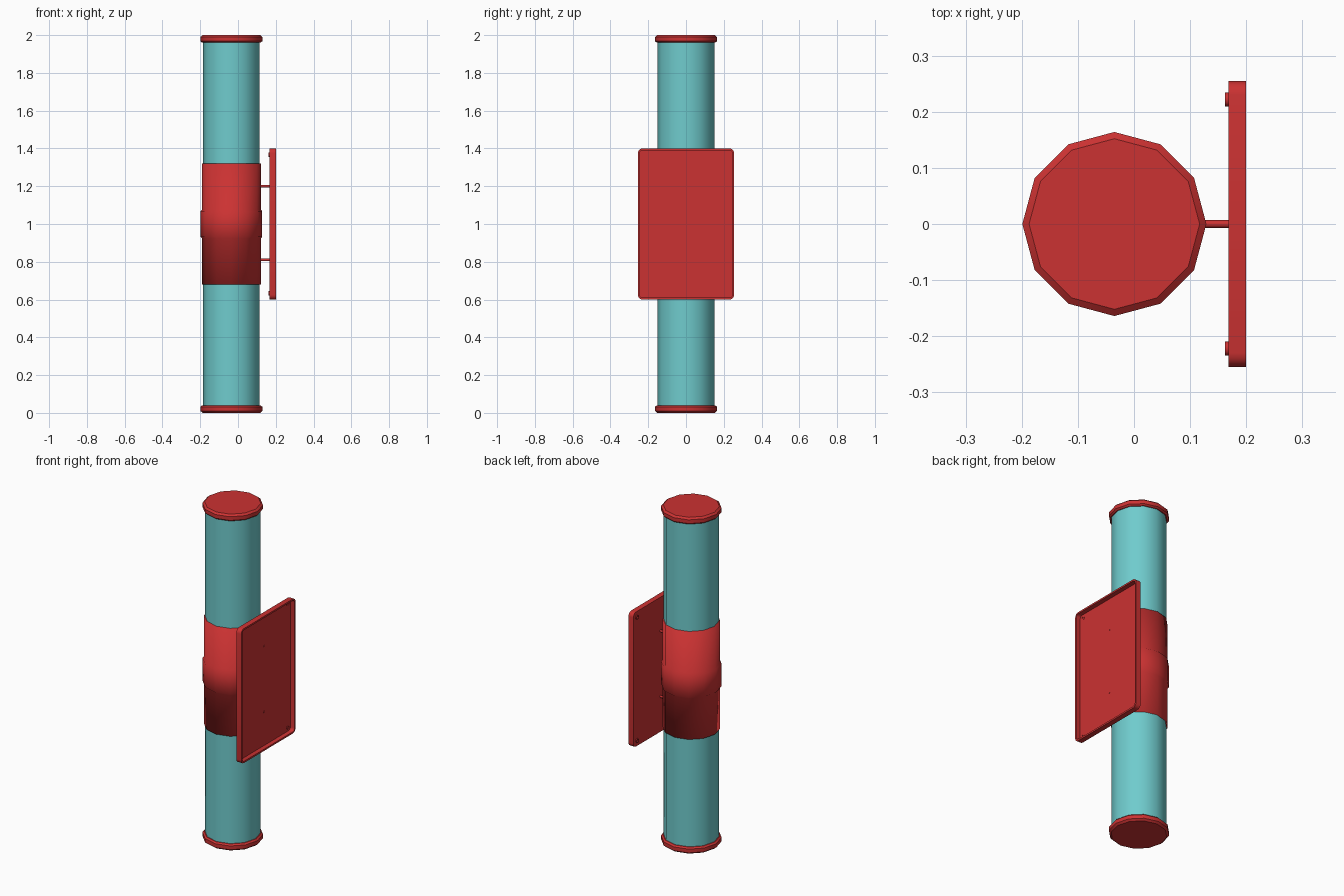
import bpy, bmesh, math
from mathutils import Matrix, Vector

if "Cube" in bpy.data.objects:
    bpy.data.objects.remove(bpy.data.objects["Cube"])


def material(name, rgb):
    m = bpy.data.materials.new(name)
    m.use_nodes = True
    m.diffuse_color = (*rgb, 1)
    m.node_tree.nodes["Principled BSDF"].inputs["Base Color"].default_value = (*rgb, 1)
    return m


RED = material("red plastic", (0.60, 0.032, 0.032))
TEAL = material("teal tube", (0.16, 0.60, 0.61))
AXIS_X = -0.035          # centre line of the tube
SIDES = 12


def finish(name, bm, mat, smooth=None):
    bmesh.ops.recalc_face_normals(bm, faces=bm.faces)
    me = bpy.data.meshes.new(name)
    bm.to_mesh(me)
    bm.free()
    me.materials.append(mat)
    ob = bpy.data.objects.new(name, me)
    bpy.context.collection.objects.link(ob)
    if smooth is not None:
        bpy.ops.object.select_all(action="DESELECT")
        ob.select_set(True)
        bpy.context.view_layer.objects.active = ob
        bpy.ops.object.shade_smooth_by_angle(angle=math.radians(smooth))
    return ob


def lathe(name, profile, mat, sides=SIDES, matrix=None, smooth=40, closed=False):
    """Spin (radius, height) points around z; cap the ends unless the profile is a loop."""
    bm = bmesh.new()
    rings = []
    for r, z in profile:
        angles = [2 * math.pi * i / sides for i in range(sides)]
        rings.append([bm.verts.new((r * math.cos(a), r * math.sin(a), z)) for a in angles])
    pairs = list(zip(rings, rings[1:]))
    if closed:
        pairs.append((rings[-1], rings[0]))
    else:
        bm.faces.new(rings[0])
        bm.faces.new(rings[-1])
    for a, b in pairs:
        for i in range(sides):
            j = (i + 1) % sides
            bm.faces.new((a[i], a[j], b[j], b[i]))
    bm.transform(matrix or Matrix.Translation((AXIS_X, 0, 0)))
    return finish(name, bm, mat, smooth)


def along_x(x, y, z):
    return Matrix.Translation((x, y, z)) @ Matrix.Rotation(math.pi / 2, 4, "Y")


# Long tube and its two end caps
lathe("tube", [(0.15, 0.02), (0.15, 1.98)], TEAL)
cap = [(0.152, 0), (0.164, 0.01), (0.164, 0.032), (0.155, 0.04)]
lathe("bottom_cap", cap, RED)
lathe("top_cap", [(r, 2 - z) for r, z in cap], RED)

# Clamp collar with a raised middle band, smooth all over
half = [(0.156, 0.32), (0.156, 0.075), (0.163, 0.068)]
collar = [(r, 1 - z) for r, z in half] + [(r, 1 + z) for r, z in reversed(half)]
lathe("collar", collar, RED, smooth=180)

# Shallow mounting tray, open to the side away from the tube
bm = bmesh.new()
bmesh.ops.create_cube(bm, size=1)
bm.transform(Matrix.Translation((0.184, 0, 1)) @ Matrix.Diagonal((0.032, 0.51, 0.8, 1)))
corners = [e for e in bm.edges if abs((e.verts[0].co - e.verts[1].co).x) > 0.01]
bmesh.ops.bevel(bm, geom=corners, offset=0.025, segments=4, profile=0.5, affect="EDGES")
front = max(bm.faces, key=lambda f: f.calc_center_median().x)
bmesh.ops.inset_region(bm, faces=[front], thickness=0.01, use_even_offset=True)
floor = bmesh.ops.extrude_face_region(bm, geom=[front])
bmesh.ops.translate(bm, vec=Vector((-0.027, 0, 0)),
                    verts=[v for v in floor["geom"] if isinstance(v, bmesh.types.BMVert)])
if front.is_valid:
    bm.faces.remove(front)
finish("mounting_tray", bm, RED, 30)

# Two rods joining the collar to the tray
for label, z in (("lower", 0.81), ("upper", 1.2)):
    lathe(label + "_rod", [(0.007, 0), (0.007, 0.075)], RED, matrix=along_x(0.1, 0, z))

# Ringed screw bosses in the tray corners
ring = [(0.0125, 0), (0.0125, 0.013), (0.007, 0.013), (0.007, 0)]
for side, y in (("front", -0.222), ("back", 0.222)):
    for level, z in (("lower", 0.633), ("upper", 1.367)):
        lathe(f"{level}_{side}_screw_boss", ring, RED, matrix=along_x(0.162, y, z), closed=True)
